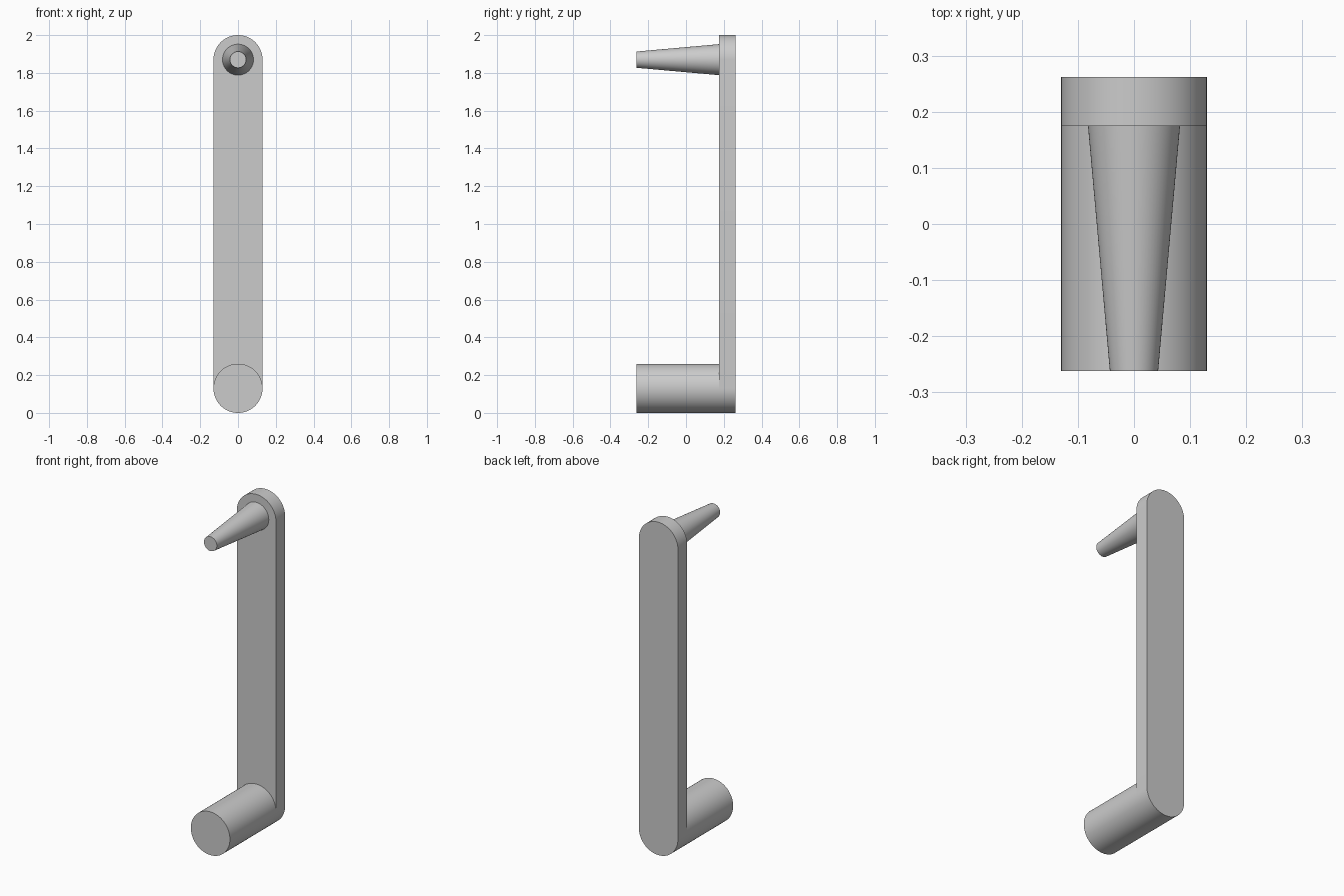
import bpy, bmesh, math

if "Cube" in bpy.data.objects:
    bpy.data.objects.remove(bpy.data.objects["Cube"], do_unlink=True)

grey = bpy.data.materials.new("plain grey")
grey.use_nodes = True
COLOUR = (0.6, 0.6, 0.6, 1)
grey.diffuse_color = COLOUR
grey.node_tree.nodes["Principled BSDF"].inputs["Base Color"].default_value = COLOUR

R = 0.13                 # radius of the bar ends and the handle
LOW, HIGH = R, 2 - R     # heights of the two axes
FRONT, PLATE, BACK = -0.262, 0.175, 0.262
SEGMENTS = 64


def arc(radius, z, start, sweep, steps):
    return [(radius * math.cos(start + sweep * i / steps),
             z + radius * math.sin(start + sweep * i / steps)) for i in range(steps)]


def circle(radius, z):
    return arc(radius, z, 0, 2 * math.pi, SEGMENTS)


def loft(name, front, back, y_front, y_back):
    """Solid between two matching outlines facing the front and the back."""
    bm = bmesh.new()
    a = [bm.verts.new((x, y_front, z)) for x, z in front]
    b = [bm.verts.new((x, y_back, z)) for x, z in back]
    bm.faces.new(a)
    bm.faces.new(b[::-1])
    for i in range(len(a)):
        j = (i + 1) % len(a)
        bm.faces.new((a[i], b[i], b[j], a[j]))
    bmesh.ops.recalc_face_normals(bm, faces=bm.faces)
    mesh = bpy.data.meshes.new(name)
    bm.to_mesh(mesh)
    bm.free()
    mesh.materials.append(grey)
    obj = bpy.data.objects.new(name, mesh)
    bpy.context.collection.objects.link(obj)
    bpy.ops.object.select_all(action="DESELECT")
    obj.select_set(True)
    bpy.context.view_layer.objects.active = obj
    bpy.ops.object.shade_smooth_by_angle(angle=math.radians(30))
    return obj


# Flat bar with rounded ends
half = SEGMENTS // 2
slot = (arc(R, HIGH, 0, math.pi, half) + [(-R, HIGH)]
        + arc(R, LOW, math.pi, math.pi, half) + [(R, LOW)])
loft("crank_arm", slot, slot, PLATE, BACK)

# Thick round handle at the bottom
loft("handle", circle(R, LOW), circle(R, LOW), FRONT, PLATE)

# Tapered peg at the top
loft("tapered_peg", circle(0.043, HIGH), circle(0.082, HIGH), FRONT, PLATE)
